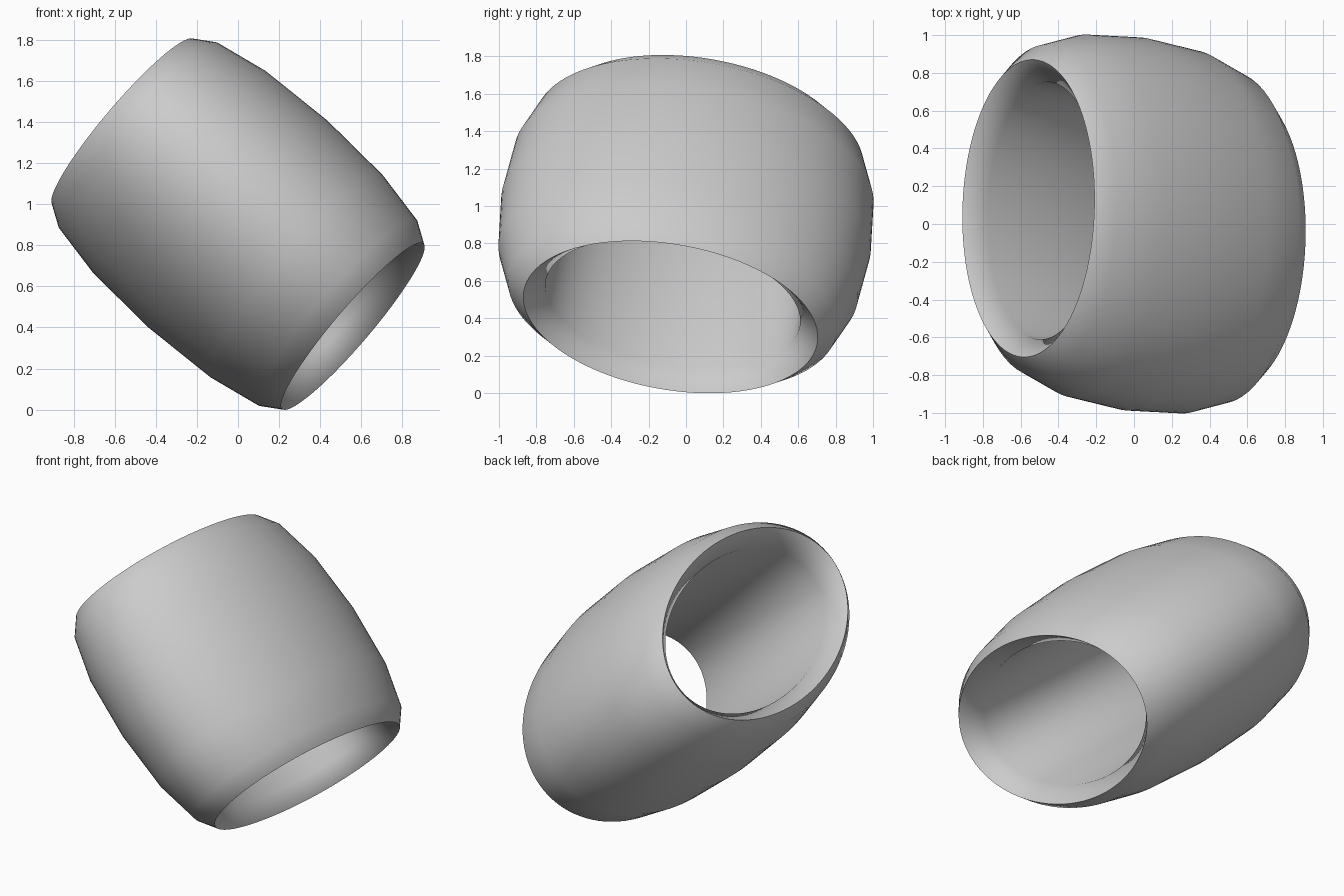
import bpy
import math
from mathutils import Matrix, Vector

cube = bpy.data.objects.get("Cube")
if cube:
    bpy.data.objects.remove(cube, do_unlink=True)

grey = bpy.data.materials.new("plain grey")
grey.use_nodes = True
colour = (0.6, 0.6, 0.6, 1)
grey.diffuse_color = colour
grey.node_tree.nodes["Principled BSDF"].inputs["Base Color"].default_value = colour

SEGMENTS = 96

# Upper half of the wall section: (long radius, short radius, distance along axis)
outer = [(1.0, 0.657, 0), (0.973, 0.638, 0.38), (0.89, 0.586, 0.65), (0.797, 0.522, 0.753)]
inner = [(0.69, 0.445, 0.642), (0.68, 0.438, 0)]
half = outer + inner
profile = half + [(r, s, -h) for r, s, h in reversed(half) if h > 0]

# Sweep the section around an oval
verts, faces = [], []
count = len(profile)
for i in range(SEGMENTS):
    a = math.tau * i / SEGMENTS
    verts += [(r * math.cos(a), s * math.sin(a), h) for r, s, h in profile]
    for j in range(count):
        k, n = (j + 1) % count, (i + 1) % SEGMENTS
        faces.append((i * count + j, n * count + j, n * count + k, i * count + k))

mesh = bpy.data.meshes.new("oval_band")
mesh.from_pydata(verts, [], faces)
mesh.materials.append(grey)
band = bpy.data.objects.new("oval_band", mesh)
bpy.context.collection.objects.link(band)

# Lean the band: its axis and its long radius set the orientation
axis = Vector((-0.742, 0.11, 0.66)).normalized()
long_dir = Vector((-0.015, 1, -0.185))
long_dir = (long_dir - axis * long_dir.dot(axis)).normalized()
short_dir = axis.cross(long_dir)
turn = Matrix((long_dir, short_dir, axis)).transposed().to_4x4()
mesh.transform(Matrix.Translation((0, 0, 0.903)) @ turn)

# Smooth walls with crisp rims, shaded after the larger faces
bpy.context.view_layer.objects.active = band
band.select_set(True)
bpy.ops.object.shade_smooth_by_angle(angle=math.radians(60))
weighted = band.modifiers.new("even_shading", 'WEIGHTED_NORMAL')
weighted.keep_sharp = True
